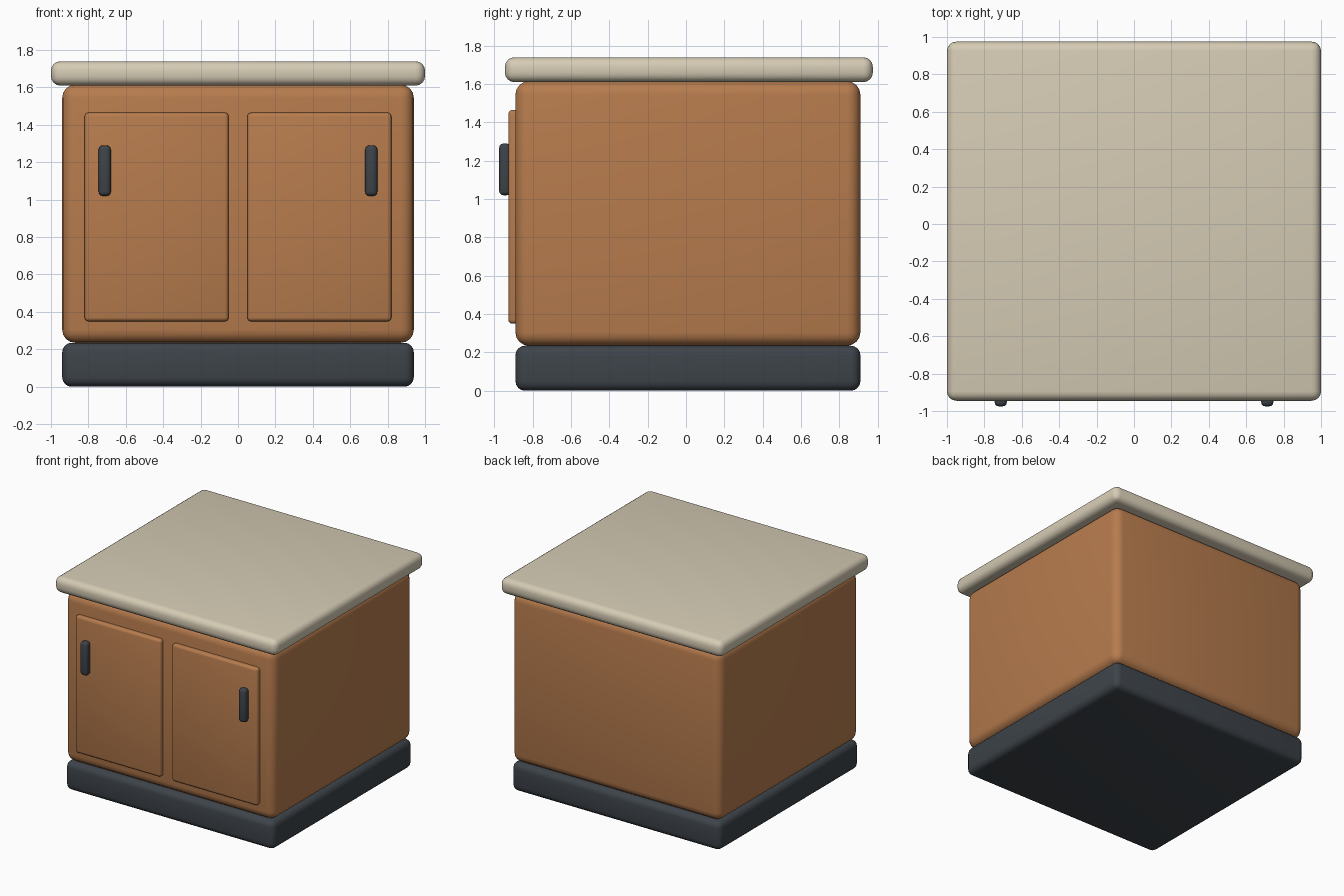
import bpy
import math

if "Cube" in bpy.data.objects:
    bpy.data.objects.remove(bpy.data.objects["Cube"])


def material(name, rgb):
    m = bpy.data.materials.new(name)
    m.diffuse_color = (*rgb, 1.0)
    m.use_nodes = True
    m.node_tree.nodes["Principled BSDF"].inputs["Base Color"].default_value = m.diffuse_color
    return m


wood = material("warm wood", (0.47, 0.20, 0.075))
stone = material("beige stone", (0.67, 0.60, 0.46))
dark = material("charcoal", (0.047, 0.057, 0.068))


def rounded_box(name, x, y, z, bevel, mat, segments=4):
    """Box given by (min, max) on each axis, with rounded edges."""
    spans = (x, y, z)
    bpy.ops.mesh.primitive_cube_add(size=1, location=[(a + b) / 2 for a, b in spans])
    ob = bpy.context.object
    ob.name = name
    ob.scale = [b - a for a, b in spans]
    bpy.ops.object.transform_apply(location=False, rotation=False, scale=True)
    ob.data.materials.append(mat)
    mod = ob.modifiers.new("rounding", 'BEVEL')
    mod.width = bevel
    mod.segments = segments
    bpy.ops.object.modifier_apply(modifier=mod.name)
    bpy.ops.object.shade_smooth_by_angle(angle=math.radians(40))
    return ob


# Plinth, cabinet body and countertop
rounded_box("plinth", (-0.94, 0.94), (-0.89, 0.91), (0.0, 0.235), 0.05, dark)
rounded_box("cabinet_body", (-0.94, 0.94), (-0.89, 0.91), (0.235, 1.615), 0.07, wood)
rounded_box("countertop", (-1.0, 1.0), (-0.945, 0.975), (1.61, 1.74), 0.05, stone)

# Mirrored doors and handles on the front
for side, s in (("left", -1), ("right", 1)):
    door_x = sorted((s * 0.05, s * 0.82))
    handle_x = sorted((s * 0.68, s * 0.745))
    rounded_box(side + "_door", door_x, (-0.927, -0.85), (0.35, 1.465), 0.02, wood, 3)
    rounded_box(side + "_handle", handle_x, (-0.975, -0.915), (1.02, 1.29), 0.022, dark, 3)
